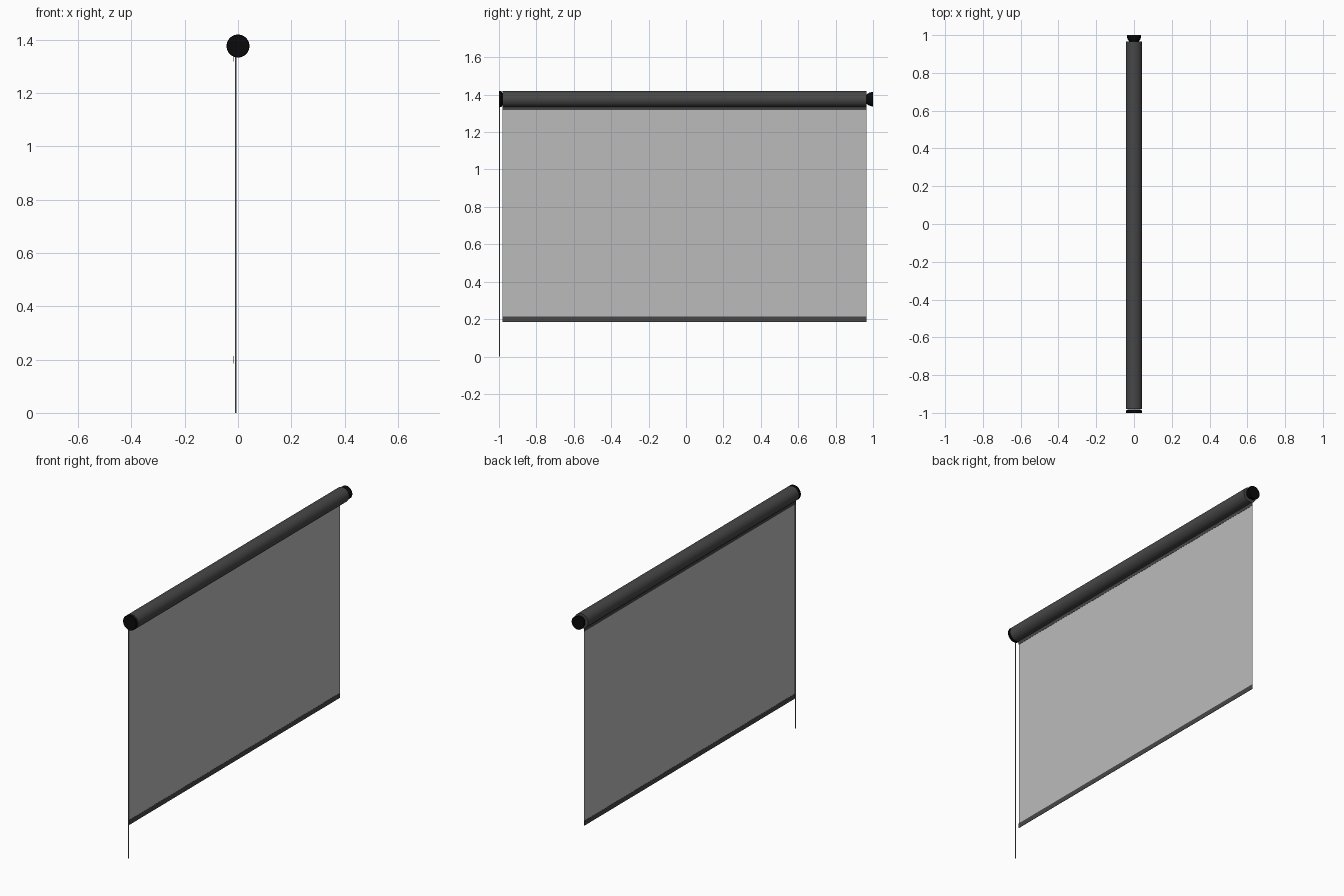
import bpy, bmesh, math

if "Cube" in bpy.data.objects:
    bpy.data.objects.remove(bpy.data.objects["Cube"])

ZC = 1.376            # height of the roller axis
Y0, Y1 = -0.98, 0.965  # ends of the roller and fabric
XF = -0.018           # plane of the hanging fabric


def material(name, rgba):
    m = bpy.data.materials.new(name)
    m.diffuse_color = rgba
    m.use_nodes = True
    m.node_tree.nodes["Principled BSDF"].inputs["Base Color"].default_value = m.diffuse_color
    return m


dark = material("dark_grey", (0.063, 0.063, 0.063, 1))
black = material("black", (0.003, 0.003, 0.003, 1))
cord_grey = material("cord_grey", (0.25, 0.25, 0.25, 1))
cloth = material("sheer_grey", (0.5, 0.5, 0.5, 0.63))


def finish(name, bm, mat, smooth=True):
    bmesh.ops.recalc_face_normals(bm, faces=bm.faces)
    me = bpy.data.meshes.new(name)
    bm.to_mesh(me)
    bm.free()
    ob = bpy.data.objects.new(name, me)
    bpy.context.collection.objects.link(ob)
    me.materials.append(mat)
    if smooth:
        bpy.ops.object.select_all(action='DESELECT')
        ob.select_set(True)
        bpy.context.view_layer.objects.active = ob
        bpy.ops.object.shade_smooth_by_angle(angle=math.radians(35))
    return ob


def lathe(name, profile, mat, n=40):
    """Turn (radius, y) pairs around the roller axis, with closed ends."""
    bm = bmesh.new()
    rings = [[bm.verts.new((r * math.cos(2 * math.pi * i / n), y,
                            ZC + r * math.sin(2 * math.pi * i / n)))
              for i in range(n)] for r, y in profile]
    for a, b in zip(rings, rings[1:]):
        for i in range(n):
            j = (i + 1) % n
            bm.faces.new((a[i], a[j], b[j], b[i]))
    bm.faces.new(rings[0])
    bm.faces.new(rings[-1])
    return finish(name, bm, mat)


def extrude_profile(name, points, mat, smooth=False):
    """Extrude a closed x-z outline along the roller."""
    bm = bmesh.new()
    a = [bm.verts.new((x, Y0, z)) for x, z in points]
    b = [bm.verts.new((x, Y1, z)) for x, z in points]
    bm.faces.new(a)
    bm.faces.new(b)
    for i in range(len(a)):
        j = (i + 1) % len(a)
        bm.faces.new((a[i], a[j], b[j], b[i]))
    return finish(name, bm, mat, smooth)


# Rolled-up tube, and the lip where the fabric leaves it
lathe("roller_tube", [(0.043, Y0), (0.043, Y1)], dark)
extrude_profile("fabric_lip", [(XF - 0.001, 1.318), (XF + 0.001, 1.318),
                               (XF + 0.002, 1.35), (XF - 0.002, 1.35)], dark)

# End caps
lathe("chain_end_cap", [(0.03, Y0 - 0.001), (0.037, -0.984), (0.043, -0.988),
                        (0.043, -0.998), (0.041, -1.0)], black)
lathe("plain_end_cap", [(0.024, Y1 - 0.002), (0.028, 0.970), (0.034, 0.978),
                        (0.036, 0.986), (0.038, 0.992), (0.038, 1.0)], black)

# Hanging sheet of fabric
bm = bmesh.new()
bm.faces.new([bm.verts.new(p) for p in ((XF, Y0, 0.2), (XF, Y1, 0.2),
                                        (XF, Y1, 1.33), (XF, Y0, 1.33))])
finish("fabric_sheet", bm, cloth, False)

# Weighted bottom rail
extrude_profile("bottom_rail", [(XF - 0.001, 0.185), (XF + 0.001, 0.185),
                                (XF + 0.001, 0.213), (XF - 0.001, 0.213)], dark)

# Pull cord
bm = bmesh.new()
bmesh.ops.create_cone(bm, cap_ends=True, segments=10, radius1=0.0025,
                      radius2=0.0025, depth=1.36)
bmesh.ops.translate(bm, verts=bm.verts, vec=(-0.008, -0.9965, 0.68))
finish("pull_cord", bm, cord_grey)
